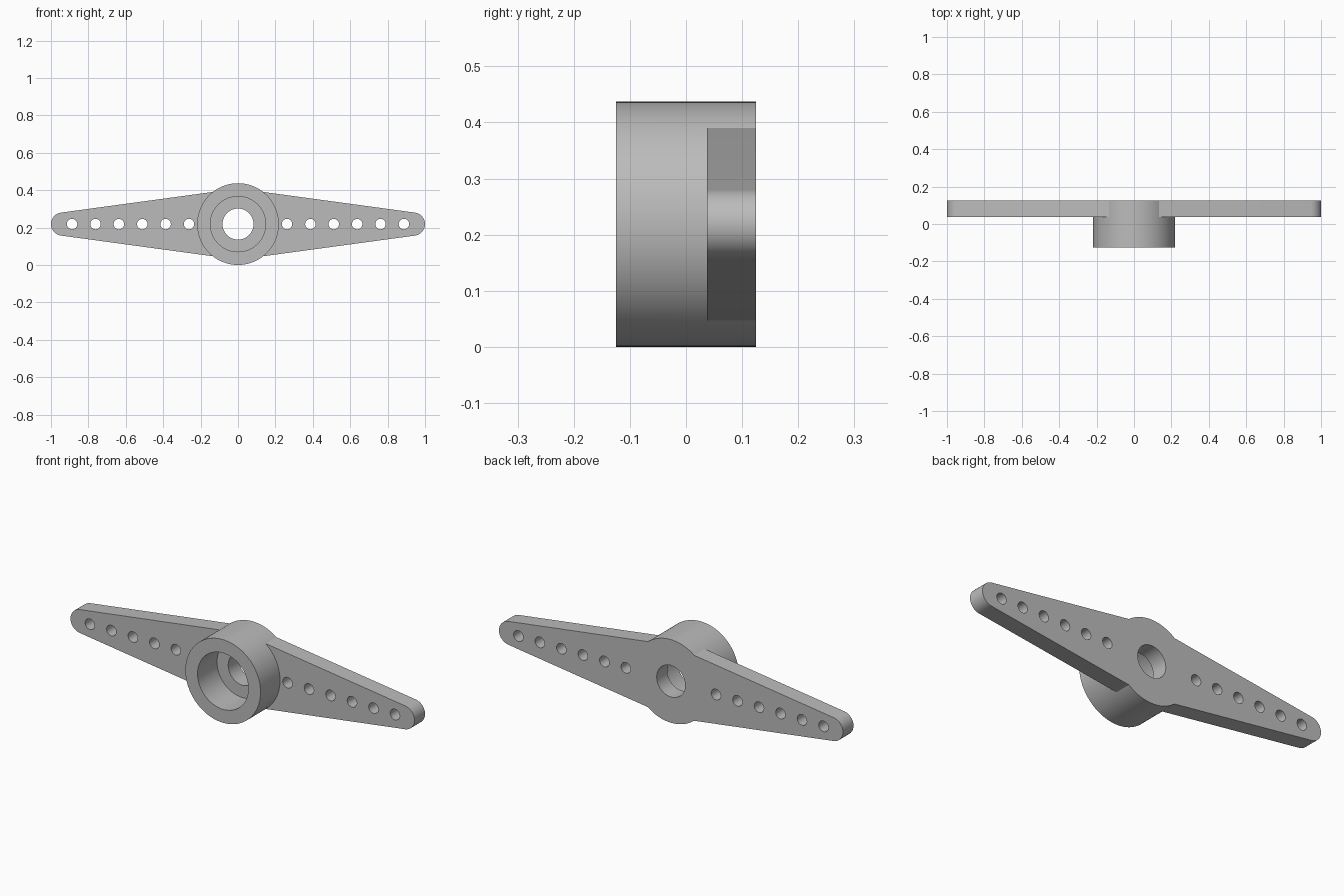
import bpy, bmesh, math

if "Cube" in bpy.data.objects:
    bpy.data.objects.remove(bpy.data.objects["Cube"])

CZ = 0.2185                     # height of the shaft axis
FRONT, PLATE, BACK = -0.125, 0.037, 0.125

grey = bpy.data.materials.new("grey plastic")
grey.diffuse_color = (0.5, 0.5, 0.5, 1)
grey.use_nodes = True
grey.node_tree.nodes["Principled BSDF"].inputs["Base Color"].default_value = (0.5, 0.5, 0.5, 1)


def circle(x, r, n, start=0.0, sweep=2 * math.pi):
    """Points of a circle or arc in the x-z plane, around the axis height."""
    full = sweep > 6.28
    return [(x + r * math.cos(start + sweep * i / (n if full else n - 1)),
             CZ + r * math.sin(start + sweep * i / (n if full else n - 1))) for i in range(n)]


def prism(name, outline, y0, y1):
    """Extrude an x-z outline from y0 to y1."""
    bm = bmesh.new()
    face = bm.faces.new([bm.verts.new((x, y0, z)) for x, z in outline])
    new = bmesh.ops.extrude_face_region(bm, geom=[face])["geom"]
    bmesh.ops.translate(bm, vec=(0, y1 - y0, 0),
                        verts=[v for v in new if isinstance(v, bmesh.types.BMVert)])
    bmesh.ops.recalc_face_normals(bm, faces=bm.faces)
    mesh = bpy.data.meshes.new(name)
    bm.to_mesh(mesh)
    bm.free()
    mesh.materials.append(grey)
    obj = bpy.data.objects.new(name, mesh)
    bpy.context.collection.objects.link(obj)
    return obj


def combine(target, other, operation):
    """Apply a boolean and remove the helper."""
    bpy.context.view_layer.objects.active = target
    mod = target.modifiers.new("boolean", 'BOOLEAN')
    mod.operation, mod.solver, mod.object = operation, 'EXACT', other
    bpy.ops.object.modifier_apply(modifier=mod.name)
    bpy.data.objects.remove(other)


# Round hub
horn = prism("servo_horn", circle(0, CZ, 96), FRONT, BACK)

# Tapered double arm with rounded tips, tangent to the straight edges
TIP_R = 0.062
tilt = math.radians(7.75)
half = math.pi / 2 - tilt
reach = (1 - TIP_R - 0.1)       # tip arc centre to the widest section
wide = TIP_R / math.cos(tilt) + (1 - TIP_R) * math.tan(tilt)
right_tip = circle(1 - TIP_R, TIP_R, 17, -half, 2 * half)
left_tip = [(-x, 2 * CZ - z) for x, z in right_tip]
arm = prism("arm_plate", right_tip + [(0, CZ + wide)] + left_tip + [(0, CZ - wide)], PLATE, BACK)
combine(horn, arm, 'UNION')

# Shaft bore: wide socket from the front, narrow screw hole through the back
combine(horn, prism("socket_cutter", circle(0, 0.148, 72), FRONT - 0.1, PLATE), 'DIFFERENCE')
combine(horn, prism("screw_cutter", circle(0, 0.083, 48), FRONT - 0.1, BACK + 0.1), 'DIFFERENCE')

# Six linkage holes along each arm
for side in (-1, 1):
    for i in range(6):
        hole = circle(side * (0.262 + 0.125 * i), 0.028, 24)
        combine(horn, prism("hole_cutter", hole, PLATE - 0.05, BACK + 0.1), 'DIFFERENCE')

# Smooth round walls, sharp rims
bpy.ops.object.select_all(action='DESELECT')
horn.select_set(True)
bpy.context.view_layer.objects.active = horn
bpy.ops.object.shade_smooth_by_angle(angle=math.radians(25))
